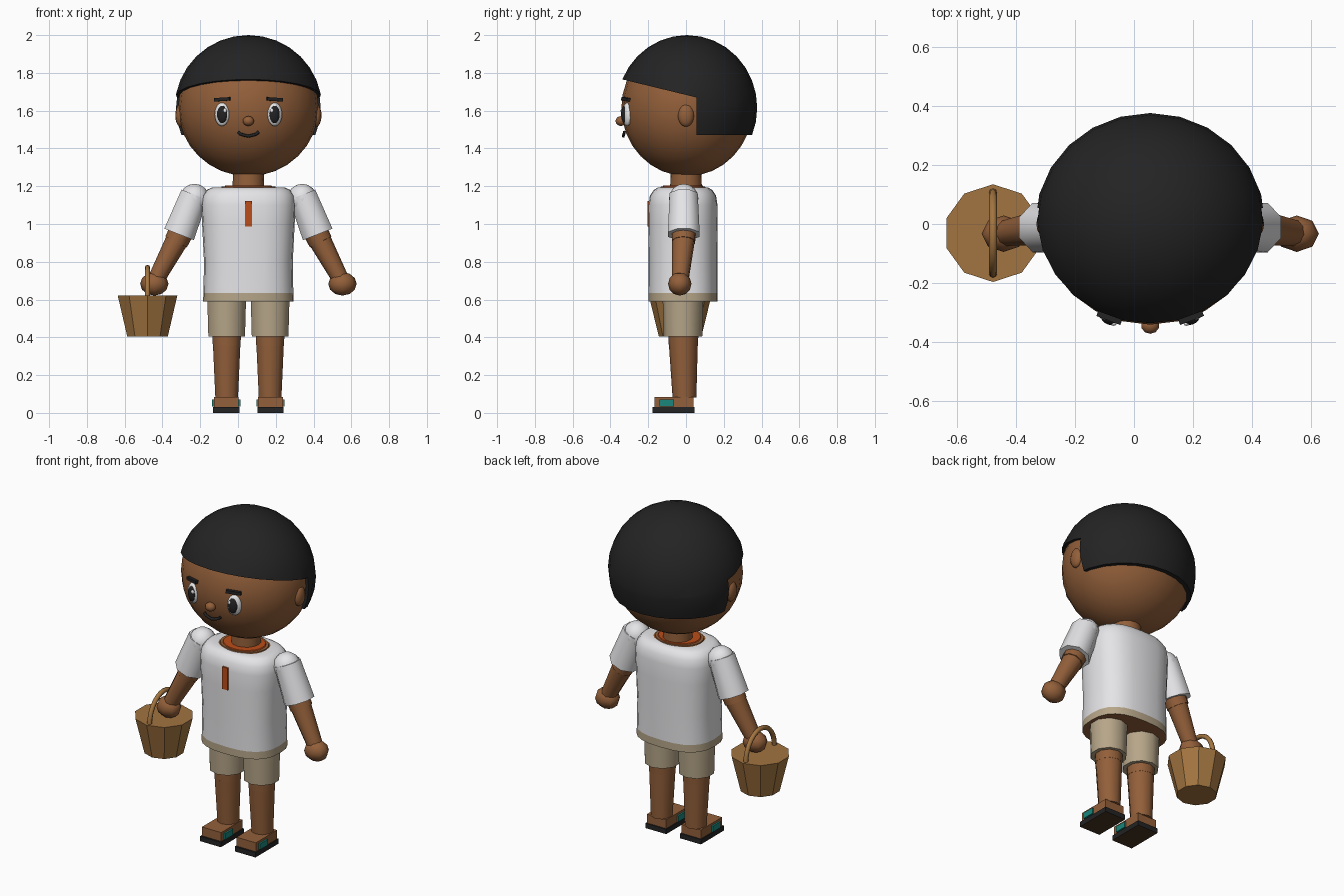
import bpy, bmesh, math
from mathutils import Vector, Matrix

cube = bpy.data.objects.get("Cube")
if cube:
    bpy.data.objects.remove(cube, do_unlink=True)

CX = 0.055  # centre line of the body


def material(name, r, g, b):
    m = bpy.data.materials.new(name)
    m.use_nodes = True
    m.diffuse_color = (r, g, b, 1)
    node = next(n for n in m.node_tree.nodes if n.type == 'BSDF_PRINCIPLED')
    node.inputs["Base Color"].default_value = (r, g, b, 1)
    node.inputs["Roughness"].default_value = 0.8
    return m


SKIN = material("brown skin", 0.29, 0.115, 0.042)
BLACK = material("black hair", 0.017, 0.017, 0.017)
SHIRT = material("white cloth", 0.80, 0.80, 0.82)
KHAKI = material("khaki cloth", 0.47, 0.38, 0.25)
ORANGE = material("orange trim", 0.50, 0.075, 0.01)
WICKER = material("basket tan", 0.36, 0.175, 0.052)
TEAL = material("teal strap", 0.01, 0.24, 0.2)
WHITE = material("eye white", 0.85, 0.85, 0.85)
SOLE = material("sole brown", 0.06, 0.035, 0.017)


def finish(name, bm, mats, smooth=35, rule=None):
    """Turn a bmesh into an object, smoothing edges below the given angle."""
    bmesh.ops.recalc_face_normals(bm, faces=bm.faces)
    for f in bm.faces:
        f.smooth = smooth > 0
        if rule:
            f.material_index = rule(f)
    for e in bm.edges:
        e.smooth = e.calc_face_angle(0) < math.radians(smooth)
    mesh = bpy.data.meshes.new(name)
    bm.to_mesh(mesh)
    bm.free()
    for m in mats:
        mesh.materials.append(m)
    ob = bpy.data.objects.new(name, mesh)
    bpy.context.collection.objects.link(ob)
    return ob


def ball_mesh(loc, radii, segs=24, rings=16, turn=0):
    bm = bmesh.new()
    mat = Matrix.Translation(loc) @ Matrix.Rotation(turn, 4, 'Z') @ Matrix.Diagonal((*radii, 1))
    bmesh.ops.create_uvsphere(bm, u_segments=segs, v_segments=rings, radius=1, matrix=mat)
    return bm


def ball(name, loc, radii, mat, segs=24, rings=16, turn=0):
    return finish(name, ball_mesh(loc, radii, segs, rings, turn), [mat], 70)


def cone(name, a, b, ra, rb, mat, segs=10, smooth=40, spin=0):
    a, b = Vector(a), Vector(b)
    bm = bmesh.new()
    m = Matrix.Translation((a + b) / 2) @ (b - a).to_track_quat('Z', 'Y').to_matrix().to_4x4()
    bmesh.ops.create_cone(bm, cap_ends=True, segments=segs, radius1=ra, radius2=rb,
                          depth=(b - a).length, matrix=m @ Matrix.Rotation(spin, 4, 'Z'))
    return finish(name, bm, [mat], smooth)


def box(name, loc, size, mats, rot=None, rule=None):
    bm = bmesh.new()
    m = Matrix.Translation(loc) @ (rot or Matrix()) @ Matrix.Diagonal((*size, 1))
    bmesh.ops.create_cube(bm, size=1, matrix=m)
    return finish(name, bm, mats, 0, rule)


def loft(name, profile, mats, rule, segs=24, power=2.6, cy=-0.016):
    """Stack rounded-box rings given as (z, half width, half depth)."""
    bm = bmesh.new()
    rings = []
    for z, w, d in profile:
        ring = []
        for i in range(segs):
            t = math.tau * i / segs
            c, s = math.cos(t), math.sin(t)
            ring.append(bm.verts.new((CX + w * math.copysign(abs(c) ** (2 / power), c),
                                      cy + d * math.copysign(abs(s) ** (2 / power), s), z)))
        rings.append(ring)
    for lo, hi in zip(rings, rings[1:]):
        for i in range(segs):
            j = (i + 1) % segs
            bm.faces.new((lo[i], lo[j], hi[j], hi[i]))
    bm.faces.new(rings[0])
    bm.faces.new(rings[-1])
    return finish(name, bm, mats, 40, rule)


def tube(name, points, radius, mat):
    cu = bpy.data.curves.new(name, 'CURVE')
    cu.dimensions = '3D'
    cu.bevel_depth = radius
    cu.bevel_resolution = 2
    cu.use_fill_caps = True
    sp = cu.splines.new('POLY')
    sp.points.add(len(points) - 1)
    for p, co in zip(sp.points, points):
        p.co = (*co, 1)
    cu.materials.append(mat)
    ob = bpy.data.objects.new(name, cu)
    bpy.context.collection.objects.link(ob)
    return ob


# Head and hair: the hair is a slightly larger ball, trimmed along flat planes
head_at = (CX, 0.005, 1.615)
ball("head", head_at, (0.372, 0.347, 0.362), SKIN)


def hair_part(name, cuts):
    bm = ball_mesh(head_at, (0.39, 0.372, 0.385), 24, 16)
    for co, no in cuts:
        geom = bm.verts[:] + bm.edges[:] + bm.faces[:]
        cut = bmesh.ops.bisect_plane(bm, geom=geom, plane_co=co, plane_no=no, clear_inner=True)
        bmesh.ops.contextual_create(
            bm, geom=[e for e in cut["geom_cut"] if isinstance(e, bmesh.types.BMEdge)])
    finish(name, bm, [BLACK], 40)


fringe = Vector((0, 0.095, 0.39))
corner = (CX, 0.055, 1.67)
hair_part("hair_top", [(corner, fringe)])
hair_part("hair_back", [(corner, -fringe), (corner, (0, 1, 0)), ((CX, 0, 1.472), (0, 0, 1))])

# Face
ball("nose", (CX, -0.345, 1.545), (0.031, 0.028, 0.026), SKIN, 10, 8)
smile = [(-0.055, 0.016), (-0.042, 0.004), (-0.022, -0.002), (0, -0.007),
         (0.022, -0.002), (0.042, 0.004), (0.055, 0.016)]
tube("mouth", [(CX + x, -0.332 + 2 * x * x, 1.472 + z) for x, z in smile], 0.008, BLACK)

for side, s in (("left", 1), ("right", -1)):
    def at(x, y, z):
        return (CX + s * x, y, z)

    turn = s * 0.36
    ball(side + "_ear", at(0.36, 0.0, 1.575), (0.027, 0.043, 0.06), SKIN, 12, 10)
    ball(side + "_eye", at(0.14, -0.312, 1.58), (0.041, 0.022, 0.062), WHITE, 16, 10, turn)
    ball(side + "_pupil", at(0.139, -0.324, 1.58), (0.029, 0.018, 0.047), BLACK, 16, 10, turn)
    ball(side + "_eye_glint", at(0.124, -0.339, 1.6), (0.01, 0.007, 0.012), WHITE, 8, 6)
    box(side + "_eyebrow", at(0.138, -0.316, 1.66), (0.086, 0.025, 0.018), [BLACK],
        Matrix.Rotation(turn, 4, 'Z') @ Matrix.Rotation(s * 0.06, 4, 'Y'))

    # Arm: shoulder, sleeve, forearm, hand
    ball(side + "_shoulder", at(0.285, -0.012, 1.135), (0.078, 0.078, 0.078), SHIRT, 12, 8)
    cone(side + "_sleeve", at(0.285, -0.012, 1.155), at(0.367, -0.012, 0.945),
         0.08, 0.091, SHIRT, 8, 50, math.pi / 8)
    cone(side + "_elbow", at(0.35, -0.012, 0.97), at(0.383, -0.013, 0.905), 0.066, 0.064, SKIN)
    cone(side + "_forearm", at(0.375, -0.013, 0.92), at(0.487, -0.03, 0.71), 0.061, 0.045, SKIN)
    ball(side + "_hand", at(0.498, -0.033, 0.683), (0.075, 0.062, 0.062), SKIN, 8, 6)

    # Leg: trouser leg, knee, shin
    cone(side + "_trouser_leg", at(0.115, -0.016, 0.405), at(0.115, -0.016, 0.61),
         0.102, 0.108, KHAKI, 10, 40)
    cone(side + "_knee", at(0.115, -0.014, 0.355), at(0.115, -0.014, 0.42), 0.077, 0.08, SKIN)
    cone(side + "_shin", at(0.115, -0.008, 0.08), at(0.115, -0.014, 0.356), 0.063, 0.076, SKIN)

    # Sandal
    box(side + "_sole", at(0.117, -0.066, 0.015), (0.14, 0.222, 0.03), [BLACK, SOLE],
        rule=lambda f: int(f.normal.z < -0.5))
    box(side + "_foot", at(0.117, -0.064, 0.056), (0.13, 0.205, 0.056), [SKIN])
    box(side + "_strap", at(0.117, -0.102, 0.052), (0.15, 0.075, 0.036), [TEAL])

# Torso: skin at the open ends, khaki waistband, white shirt
torso = [(0.59, 0.24, 0.183), (0.635, 0.238, 0.183), (0.8, 0.235, 0.182), (1.0, 0.245, 0.184),
         (1.1, 0.25, 0.183), (1.15, 0.243, 0.175), (1.18, 0.222, 0.155), (1.192, 0.195, 0.135),
         (1.194, 0.145, 0.112)]


def torso_rule(f):
    z = f.calc_center_median().z
    if len(f.verts) > 4:
        return 2
    return 1 if z < 0.63 else 0


loft("shirt", torso, [SHIRT, KHAKI, SKIN], torso_rule)
loft("collar", [(1.185, 0.135, 0.113), (1.204, 0.122, 0.105)], [ORANGE, SKIN],
     lambda f: 0, 24, 2)
loft("chest_skin", [(1.19, 0.145, 0.12), (1.199, 0.142, 0.117)], [SKIN], lambda f: 0, 24, 2)
cone("neck", (CX, 0, 1.17), (CX, 0, 1.3), 0.085, 0.08, SKIN, 16)
box("placket", (CX, -0.199, 1.053), (0.037, 0.012, 0.135), [ORANGE])

# Basket with arched handle
bx, by = -0.479, -0.031
cone("basket", (bx, by, 0.405), (bx, by, 0.622), 0.113, 0.166, WICKER, 10, 0)
arch = [math.pi * i / 14 for i in range(15)]
tube("basket_handle", [(bx, by + 0.138 * math.cos(t), 0.615 + 0.155 * math.sin(t)) for t in arch],
     0.014, WICKER)
